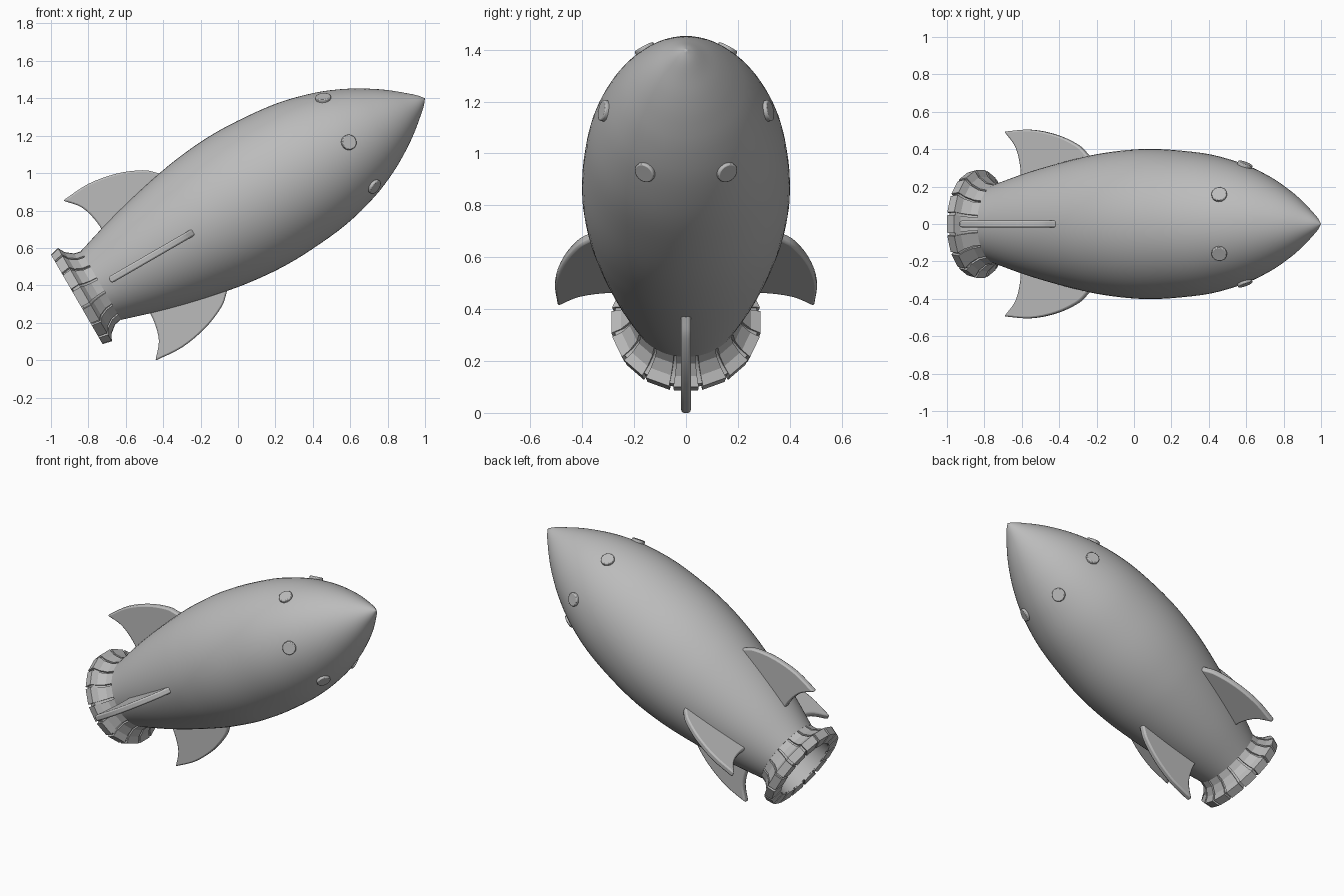
import bpy, bmesh, math
from mathutils import Matrix, Vector

cube = bpy.data.objects.get("Cube")
if cube:
    bpy.data.objects.remove(cube)

# One plain grey for the whole model
grey = bpy.data.materials.new("plain_grey")
grey.use_nodes = True
colour = (0.5, 0.5, 0.5, 1)
grey.diffuse_color = colour
grey.node_tree.nodes["Principled BSDF"].inputs["Base Color"].default_value = colour

# The ship is built nose at the origin, tail down -z, then tilted into its climb
POSE = Matrix.Translation((1, 0, 1.4)) @ Matrix.Rotation(math.radians(60), 4, 'Y')


def finish(bm, name, angle=30, bevel=0):
    """Turn a bmesh into a posed object with material, bevel and smooth shading."""
    bmesh.ops.remove_doubles(bm, verts=bm.verts, dist=1e-5)
    bmesh.ops.recalc_face_normals(bm, faces=bm.faces)
    mesh = bpy.data.meshes.new(name)
    bm.to_mesh(mesh)
    bm.free()
    mesh.materials.append(grey)
    obj = bpy.data.objects.new(name, mesh)
    bpy.context.collection.objects.link(obj)
    obj.matrix_world = POSE
    if bevel:
        mod = obj.modifiers.new("soft_edges", 'BEVEL')
        mod.width = bevel
        mod.segments = 2
        mod.limit_method = 'ANGLE'
        mod.angle_limit = math.radians(40)
    bpy.ops.object.select_all(action='DESELECT')
    obj.select_set(True)
    bpy.context.view_layer.objects.active = obj
    bpy.ops.object.shade_smooth_by_angle(angle=math.radians(angle))
    return obj


def smooth_path(points, steps=4):
    """Catmull-Rom curve through (distance, radius) points."""
    pts = [Vector(p) for p in points]
    pts = [2 * pts[0] - pts[1]] + pts + [2 * pts[-1] - pts[-2]]
    out = []
    for a, b, c, d in zip(pts, pts[1:], pts[2:], pts[3:]):
        for i in range(steps):
            t = i / steps
            out.append(b + (c - a) * t / 2 + (2 * a - 5 * b + 4 * c - d) * t * t / 2
                       + (3 * b - a - 3 * c + d) * t ** 3 / 2)
    return out + [pts[-2]]


def sweep(bm, profile, start, end, steps, closed):
    """Turn a (distance, radius) profile about the ship's axis."""
    rings = []
    for i in range(steps + 1):
        a = start + (end - start) * i / steps
        rings.append([bm.verts.new((r * math.cos(a), r * math.sin(a), -s)) for s, r in profile])
    n = len(profile)
    for p, q in zip(rings, rings[1:]):
        for j in range(n if closed else n - 1):
            k = (j + 1) % n
            bm.faces.new((p[j], p[k], q[k], q[j]))
    return rings


# Hull: long egg with a pointed nose and a flat tail
hull_profile = smooth_path([(0, 0), (.03, .036), (.08, .08), (.15, .137), (.235, .195),
                            (.35, .26), (.5, .322), (.7, .373), (.93, .397), (1.12, .4),
                            (1.3, .384), (1.45, .359), (1.62, .322), (1.8, .275), (2, .213)])
hull_profile.append(Vector((2, 0)))
bm = bmesh.new()
sweep(bm, hull_profile, 0, math.tau, 64, False)
bmesh.ops.dissolve_degenerate(bm, edges=bm.edges, dist=1e-6)
finish(bm, "hull")

# Nozzle core: hollow flared ring behind the panels
nozzle = [(1.99, .212), (2.04, .223), (2.08, .255), (2.1, .292), (2.15, .28), (2.15, .2), (1.99, .19)]
core = [(s, r - .013 if i < 5 else r) for i, (s, r) in enumerate(nozzle)]
core[4] = (2.142, core[4][1])
core[5] = (2.142, core[5][1])
bm = bmesh.new()
sweep(bm, core, 0, math.tau, 48, True)
finish(bm, "nozzle_core")

# Nozzle panels: sixteen flat wedges with narrow gaps
bm = bmesh.new()
panel = nozzle[:5] + [(2.15, .203), (1.99, .195)]
half = math.radians(9.6)
for k in range(16):
    mid = math.tau * k / 16
    rings = sweep(bm, panel, mid - half, mid + half, 1, True)
    for ring in rings:
        bm.faces.new(ring)
finish(bm, "nozzle_panels", angle=10)

# Fins: four swept blades
leading = smooth_path([(1.36, .29), (1.44, .371), (1.5, .422), (1.63, .476), (1.79, .504), (1.95, .494)])
trailing = smooth_path([(1.95, .494), (1.88, .41), (1.85, .3), (1.85, .2)])
outline = leading + trailing[1:]
for k, name in enumerate(("lower_fin", "left_fin", "upper_fin", "right_fin")):
    bm = bmesh.new()
    face = bm.faces.new([bm.verts.new((r, -.019, -s)) for s, r in outline])
    new = bmesh.ops.extrude_face_region(bm, geom=[face])["geom"]
    bmesh.ops.translate(bm, vec=(0, .038, 0), verts=[v for v in new if isinstance(v, bmesh.types.BMVert)])
    bm.transform(Matrix.Rotation(math.tau * k / 4, 4, 'Z'))
    finish(bm, name, bevel=.009)

# Portholes: six raised discs lying square to the hull
for k in range(6):
    bm = bmesh.new()
    place = (Matrix.Rotation(math.radians(90 + 60 * k), 4, 'Z')
             @ Matrix.Translation((.312, 0, -.472))
             @ Matrix.Rotation(math.radians(68), 4, 'Y')
             @ Matrix.Translation((0, 0, -.007)))
    bmesh.ops.create_cone(bm, cap_ends=True, segments=32, radius1=.041, radius2=.041,
                          depth=.044, matrix=place)
    finish(bm, f"porthole_{k + 1}", bevel=.005)
